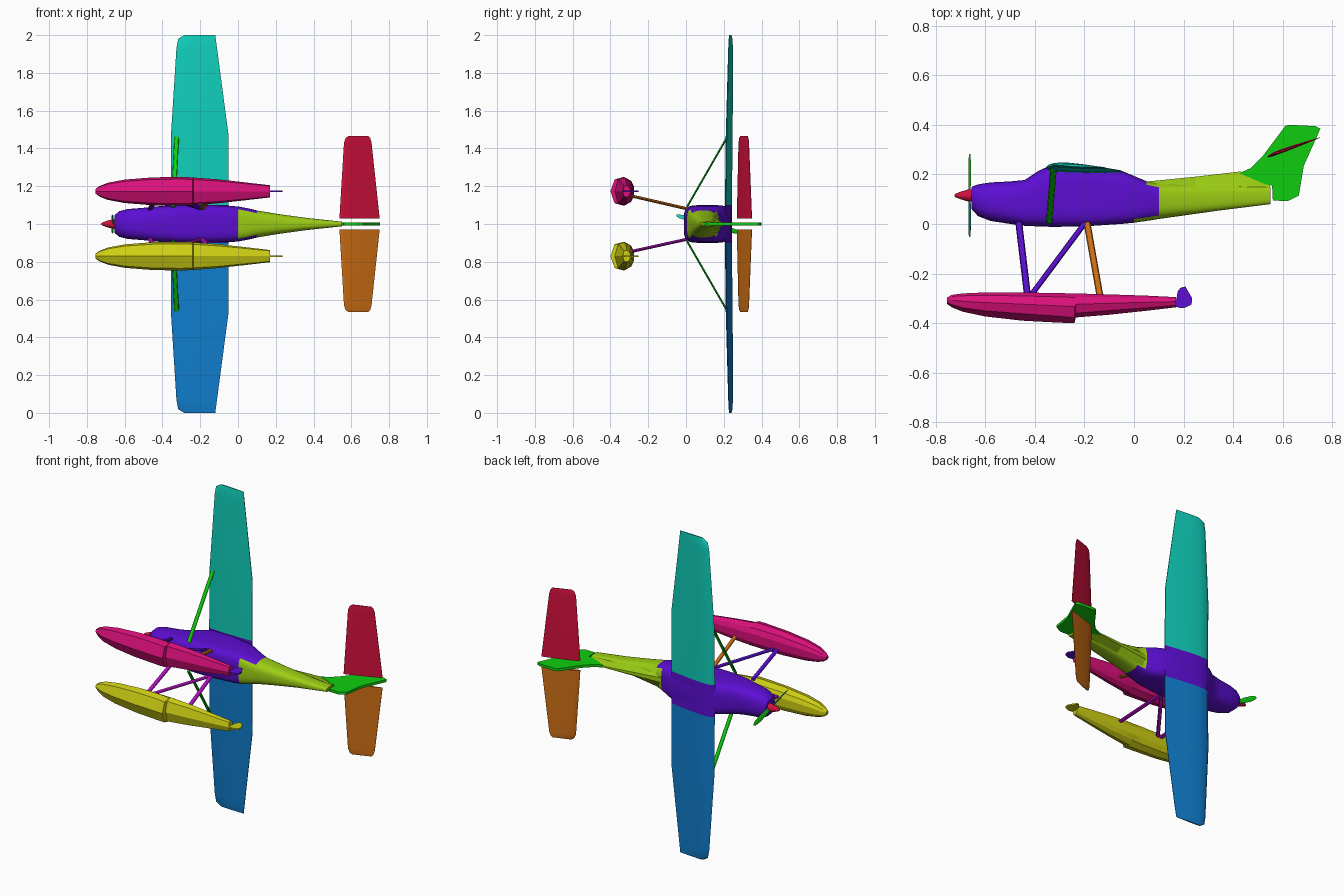
import bpy, bmesh, math
from mathutils import Vector

cube = bpy.data.objects.get("Cube")
if cube:
    bpy.data.objects.remove(cube, do_unlink=True)


def material(name, rgb):
    lin = [((v / 255 + 0.055) / 1.055) ** 2.4 if v > 10 else v / 255 / 12.92 for v in rgb]
    m = bpy.data.materials.new(name)
    m.use_nodes = True
    m.diffuse_color = (*lin, 1)
    m.node_tree.nodes["Principled BSDF"].inputs["Base Color"].default_value = (*lin, 1)
    return m


purple = material("purple", (92, 14, 210))
pink = material("pink", (218, 16, 122))
yellow = material("yellow", (206, 206, 20))
teal = material("teal", (16, 206, 186))
blue = material("blue", (16, 126, 206))
crimson = material("crimson", (208, 16, 60))
orange = material("orange", (208, 112, 20))
green = material("green", (16, 206, 16))
lime = material("lime", (156, 206, 20))
magenta = material("magenta", (186, 18, 200))


def finish(name, bm, mats, rule=None, angle=30):
    bmesh.ops.recalc_face_normals(bm, faces=bm.faces[:])
    bm.normal_update()
    if rule:
        for f in bm.faces:
            f.material_index = rule(f)
    me = bpy.data.meshes.new(name)
    bm.to_mesh(me)
    bm.free()
    for m in mats:
        me.materials.append(m)
    ob = bpy.data.objects.new(name, me)
    bpy.context.collection.objects.link(ob)
    if angle:
        bpy.ops.object.select_all(action='DESELECT')
        ob.select_set(True)
        bpy.context.view_layer.objects.active = ob
        bpy.ops.object.shade_smooth_by_angle(angle=math.radians(angle))
    return ob


def loft(name, rings, *mats, rule=None, angle=30):
    """Skin a list of equal-length rings and cap both ends."""
    bm = bmesh.new()
    vs = [[bm.verts.new(p) for p in r] for r in rings]
    n = len(vs[0])
    for a, b in zip(vs, vs[1:]):
        for i in range(n):
            j = (i + 1) % n
            bm.faces.new((a[i], a[j], b[j], b[i]))
    bm.faces.new(vs[0])
    bm.faces.new(vs[-1])
    return finish(name, bm, mats, rule, angle)


def plate(name, pts, z, half, mat):
    """Flat outline in x and y, given thickness along z."""
    return loft(name, [[(x, y, z + h) for x, y in pts] for h in (-half, half)], mat, angle=0)


def strut(name, a, b, wide, thin, mat):
    """Flattened bar; its wide side runs along x."""
    a, b = Vector(a), Vector(b)
    d = (b - a).normalized()
    n = d.cross(Vector((1, 0, 0))).normalized()
    ring = [(math.cos(k * math.pi / 4), math.sin(k * math.pi / 4)) for k in range(8)]
    return loft(name, [[p + Vector((c * wide, 0, 0)) + n * s * thin for c, s in ring]
                       for p in (a, b)], mat)


def oval(x, lo, hi, hw, e, n=28):
    """Superellipse section across the fuselage."""
    pts = []
    for k in range(n):
        t = 2 * math.pi * (k + 0.5) / n
        c, s = math.cos(t), math.sin(t)
        pts.append((x, (lo + hi) / 2 + (hi - lo) / 2 * math.copysign(abs(s) ** (2 / e), s),
                    1 + hw * math.copysign(abs(c) ** (2 / e), c)))
    return pts


# Fuselage: purple cabin and cowling, lime tail cone
body = [(-.655, .06, .15, .045, 2.2), (-.63, .032, .16, .068, 2.4), (-.58, .012, .168, .08, 2.6),
        (-.50, 0, .172, .086, 3), (-.44, -.008, .178, .093, 3.5), (-.385, -.01, .215, .097, 3.8),
        (-.33, -.012, .24, .1, 4.5), (-.2, -.01, .236, .1, 5), (-.05, 0, .215, .097, 4.5),
        (0, .005, .194, .093, 4), (.05, .012, .173, .084, 3.5), (.1, .02, .163, .072, 3),
        (.2, .034, .16, .055, 3), (.35, .055, .155, .034, 3), (.55, .08, .15, .012, 3)]


def body_colour(f):
    x = f.calc_center_median().x
    return int(x > .1 or (x > .05 and f.normal.y > .6) or (x > 0 and f.normal.y < -.7))


loft("fuselage", [oval(*s) for s in body], purple, lime, rule=body_colour, angle=40)

# Ridge running along the tail up to the fin
loft("tail_ridge", [[(x, lo, 1 - w), (x, hi, 1 - w * .25), (x, hi, 1 + w * .25), (x, lo, 1 + w)]
                    for x, lo, hi, w in [(.04, .158, .17, .06), (.25, .15, .191, .035),
                                         (.43, .15, .212, .014), (.548, .148, .157, .008)]], lime)

# Fin and rudder
plate("tail_fin", [(.425, .205), (.47, .225), (.52, .275), (.61, .395), (.625, .4), (.73, .395),
                   (.752, .385), (.73, .335), (.685, .235), (.665, .115), (.62, .092),
                   (.56, .095), (.557, .155), (.53, .16)], 1, .008, green)

# Aerofoil outline: chord fraction and height
foil = [(0, 0), (.03, .01), (.1, .018), (.25, .022), (.5, .018), (.75, .011), (1, .002),
        (1, -.002), (.7, -.008), (.35, -.012), (.1, -.011), (.03, -.007)]


def surface(name, stations, s, mat):
    rings = [[(xl + (xt - xl) * t, ly + (ty - ly) * t + u * k, 1 + s * d) for t, u in foil]
             for d, xl, xt, ly, ty, k in stations]
    return loft(name, rings, mat)


wing = [(.1, -.355, -.05, .224, .21, 1), (.47, -.355, -.05, .229, .214, 1),
        (.93, -.326, -.111, .237, .225, .65), (.98, -.317, -.118, .238, .227, .5),
        (1, -.285, -.12, .237, .229, .25)]


def tail_y(x):
    return .27 + (x - .537) * .37


stab = [(d, a, b, tail_y(a), tail_y(b), k) for d, a, b, k in
        [(.03, .537, .75, .5), (.43, .561, .707, .4), (.455, .57, .7, .3), (.465, .583, .69, .15)]]

# Wing centre section over the cabin
surface("wing_centre", [(-.1, *wing[0][1:]), (.1, *wing[0][1:])], 1, purple)

# Float outline: x, half width, keel, chine, top
hull = [(-.755, .012, -.322, -.316, -.297), (-.735, .027, -.336, -.325, -.286),
        (-.69, .045, -.354, -.338, -.28), (-.6, .062, -.373, -.35, -.276),
        (-.45, .074, -.39, -.362, -.276), (-.3, .076, -.398, -.372, -.279),
        (-.24, .074, -.4, -.378, -.28), (-.235, .073, -.377, -.36, -.28),
        (-.1, .063, -.366, -.349, -.284), (.05, .046, -.35, -.338, -.289),
        (.17, .032, -.336, -.328, -.295)]


def float_ring(x, w, keel, chine, top, z):
    mid = chine + (top - chine) * .45
    half = [(0, keel), (.85, chine), (1, mid), (.75, top - (top - mid) * .3), (.35, top)]
    pts = half + [(-a, y) for a, y in half[:0:-1]]
    return [(x, y, z + a * w) for a, y in pts]


rudder = [(.165, -.332), (.177, -.27), (.187, -.258), (.207, -.252), (.235, -.3),
          (.232, -.325), (.2, -.34), (.178, -.337)]

# Paired parts on both sides
sides = [("upper", 1, teal, crimson, pink, purple, purple, orange, 1.173),
         ("lower", -1, blue, orange, yellow, yellow, magenta, magenta, .83)]
for tag, s, wing_c, stab_c, float_c, rud_c, strut_c, rear_c, zf in sides:
    surface(tag + "_wing", wing, s, wing_c)
    surface(tag + "_stabilizer", stab, s, stab_c)
    loft(tag + "_float", [float_ring(*h, zf) for h in hull], float_c, angle=20)
    plate(tag + "_float_rudder", rudder, zf, .004, rud_c)
    strut(tag + "_wing_strut", (-.343, .005, 1 + s * .09), (-.325, .218, 1 + s * .46),
          .013, .005, green)
    foot = zf - s * .025
    for name, x0, x1, c in [("front", -.465, -.43, strut_c), ("diagonal", -.195, -.415, strut_c),
                            ("rear", -.19, -.138, rear_c)]:
        strut(f"{tag}_{name}_float_strut", (x0, .008, 1 + s * .08), (x1, -.287, foot),
              .014, .008, c)

# Propeller blades and spinner
for name, s, c in [("propeller_blade_top", 1, green), ("propeller_blade_bottom", -1, teal)]:
    rings = []
    for r, w in [(.01, .008), (.06, .014), (.12, .014), (.16, .010), (.172, .004)]:
        y, z = .115 + s * r * .965, 1 - s * r * .26
        rings.append([(-.663 + a * .4 * w + b * .003, y + a * w * .25, z + a * w * s)
                      for a, b in ((-1, 0), (0, 1), (1, 0), (0, -1))])
    loft(name, rings, c)
loft("spinner", [[(x, .115 + r * math.cos(k * math.pi / 8), 1 + r * math.sin(k * math.pi / 8))
                  for k in range(16)]
                 for x, r in [(-.645, .026), (-.67, .024), (-.7, .015), (-.718, .008),
                              (-.725, .002)]], crimson)
